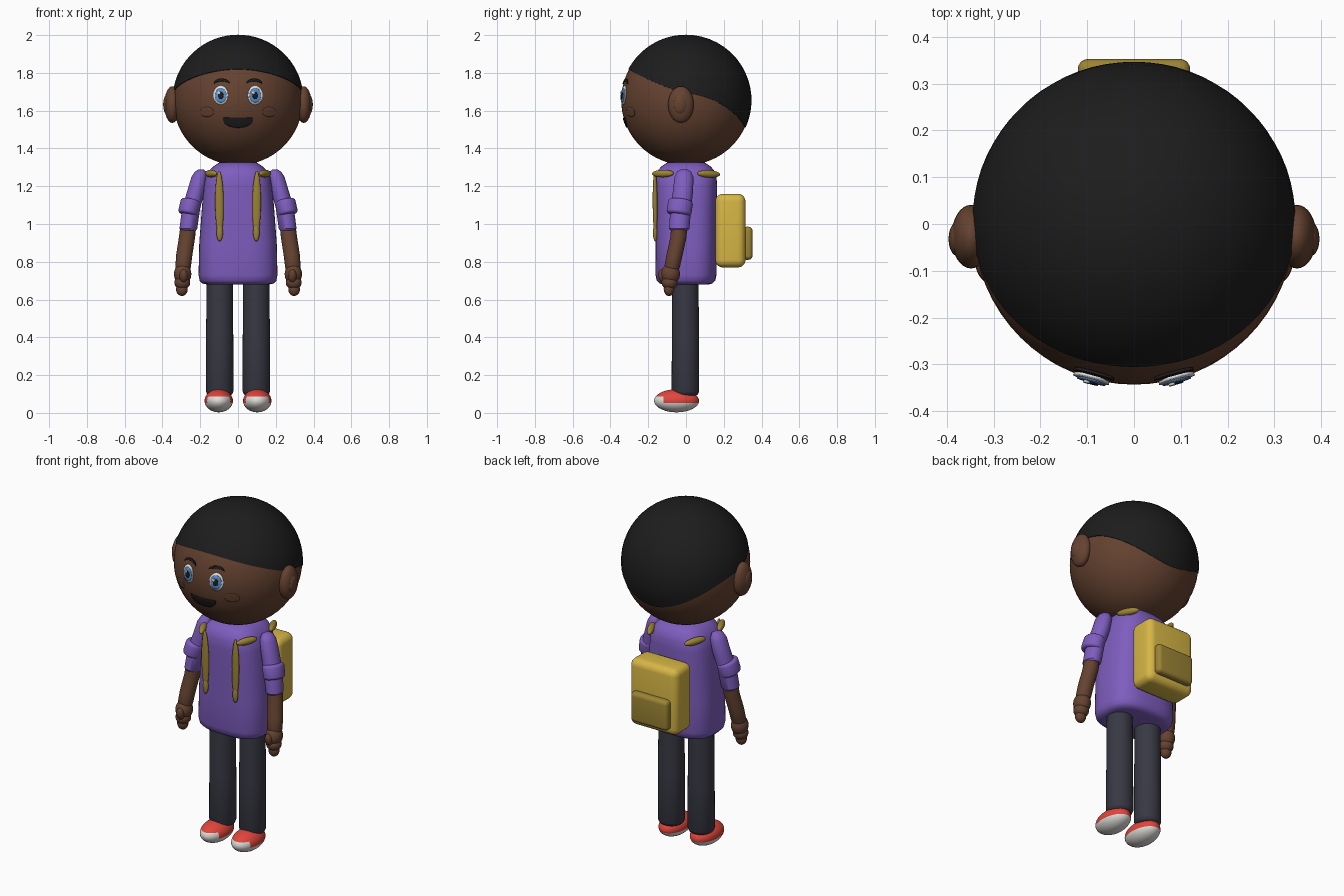
import bpy, bmesh
from math import sin, cos, pi, sqrt, acos, radians
from mathutils import Vector

cube = bpy.data.objects.get("Cube")
if cube:
    bpy.data.objects.remove(cube, do_unlink=True)


def material(name, *rgb):
    m = bpy.data.materials.new(name)
    m.use_nodes = True
    m.diffuse_color = (*rgb, 1)
    m.node_tree.nodes["Principled BSDF"].inputs["Base Color"].default_value = (*rgb, 1)
    return m


SKIN = material("brown skin", .13, .055, .03)
BLACK = material("soft black", .012, .012, .012)
WHITE = material("off white", .75, .73, .7)
BLUE = material("iris blue", .1, .27, .6)
PURPLE = material("shirt purple", .21, .11, .52)
SLATE = material("trouser slate", .04, .04, .058)
RED = material("shoe red", .75, .06, .045)
GOLD = material("bag gold", .68, .47, .06)
OLIVE = material("strap olive gold", .33, .23, .035)

HEAD = Vector((0, 0, 1.655))
R = .343


def finish(name, bm, *mats, angle=40):
    bmesh.ops.remove_doubles(bm, verts=bm.verts, dist=1e-5)
    bmesh.ops.recalc_face_normals(bm, faces=bm.faces)
    me = bpy.data.meshes.new(name)
    bm.to_mesh(me)
    bm.free()
    for m in mats:
        me.materials.append(m)
    me.shade_smooth()
    me.set_sharp_from_angle(angle=radians(angle))
    ob = bpy.data.objects.new(name, me)
    bpy.context.collection.objects.link(ob)
    return ob


def grid(name, rows, mat, closed=True, caps=True, angle=40):
    """Skin rows of points with quads; closed rows make tubes."""
    bm = bmesh.new()
    vs = [[bm.verts.new(p) for p in row] for row in rows]
    n = len(rows[0])
    for a, b in zip(vs, vs[1:]):
        for i in range(n if closed else n - 1):
            j = (i + 1) % n
            bm.faces.new((a[i], a[j], b[j], b[i]))
    if closed and caps:
        bm.faces.new(vs[0])
        bm.faces.new(vs[-1])
    return finish(name, bm, mat, angle=angle)


def loft(name, sections, mat, power=2, n=32):
    """Stack superellipse rings given as x, y, z, x radius, y radius."""
    def bend(v):
        return abs(v) ** (2 / power) * (1 if v > 0 else -1)
    rows = [[(x + rx * bend(cos(2 * pi * i / n)), y + ry * bend(sin(2 * pi * i / n)), z)
             for i in range(n)] for x, y, z, rx, ry in sections]
    return grid(name, rows, mat)


def ellipsoid(name, loc, radii, mat, rot=(0, 0, 0), seg=32):
    bm = bmesh.new()
    bmesh.ops.create_uvsphere(bm, u_segments=seg, v_segments=seg // 2, radius=1)
    bmesh.ops.scale(bm, vec=radii, verts=bm.verts)
    ob = finish(name, bm, mat, angle=80)
    ob.location, ob.rotation_euler = loc, rot
    return ob


def spindle(name, a, b, rx, ry, mat):
    a, b = Vector(a), Vector(b)
    ob = ellipsoid(name, (a + b) / 2, (rx, ry, (b - a).length / 2), mat, seg=20)
    ob.rotation_euler = Vector((0, 0, 1)).rotation_difference(b - a).to_euler()


def box(name, loc, size, bevel, mat):
    bm = bmesh.new()
    bmesh.ops.create_cube(bm, size=1)
    bmesh.ops.scale(bm, vec=size, verts=bm.verts)
    bmesh.ops.bevel(bm, geom=bm.edges[:], offset=bevel, segments=5, profile=.5, affect='EDGES')
    finish(name, bm, mat).location = loc


def face_plate(name, cx, cz, w, low, high, lift, mat, n=20):
    """Thin plate wrapped on the front of the head between two height curves."""
    rows = []
    for i in range(n + 1):
        t = pi * i / n
        row = []
        for k in range(7):
            x = cx + w * cos(t)
            z = cz + low(t) + (high(t) - low(t)) * k / 6
            row.append((x, -sqrt((R + lift) ** 2 - x * x - (z - HEAD.z) ** 2), z))
        rows.append(row)
    ob = grid(name, rows, mat, closed=False)
    solid = ob.modifiers.new("thickness", 'SOLIDIFY')
    solid.thickness, solid.offset = .006, 0


def face_disc(name, cx, cz, rx, rz, lift, mat):
    face_plate(name, cx, cz, rx, lambda t: -rz * sin(t), lambda t: rz * sin(t), lift, mat)


# Head and hair cap with a hairline sloping down to the nape
ellipsoid("head", HEAD, (R, R, R), SKIN, seg=64)


def hairline(c):
    return 1.69 + (.13 * c ** 1.1 if c > 0 else -.18 * abs(c) ** 1.9)


hair_rows = []
for k in range(18):
    rad = .347 if k < 17 else .333
    row = []
    for i in range(72):
        a = 2 * pi * i / 72
        th = acos((hairline(cos(a)) - HEAD.z) / .347) * min(k, 16) / 16
        row.append(HEAD + rad * Vector((sin(th) * sin(a), -sin(th) * cos(a), cos(th))))
    hair_rows.append(row)
grid("hair", hair_rows, BLACK, caps=False)

# Mouth
face_plate("mouth", 0, 1.565, .08, lambda t: -.055 * sin(t) ** .8,
           lambda t: -.004 * sin(t), .002, BLACK)

# Torso
loft("shirt", [(0, 0, z, rx, ry) for z, rx, ry in (
    (.68, .165, .12), (.685, .188, .14), (.7, .203, .155), (.73, .209, .161),
    (.9, .205, .162), (1.1, .19, .163), (1.2, .181, .164), (1.25, .172, .162),
    (1.285, .15, .148), (1.305, .13, .13), (1.325, .1, .1))], PURPLE, power=2.8, n=48)

# Backpack
box("backpack", (0, .235, .965), (.31, .16, .39), .04, GOLD)
box("backpack_pocket", (0, .325, .898), (.24, .055, .175), .022, OLIVE)

for side, s in (("left", 1), ("right", -1)):
    def part(name):
        return side + "_" + name

    # Ear
    ellipsoid(part("ear"), (s * .348, -.027, 1.632), (.042, .068, .097), SKIN)
    ellipsoid(part("inner_ear"), (s * .378, -.032, 1.632), (.018, .036, .05), SKIN)

    # Eye, brow and cheek
    ex = s * .091
    face_disc(part("eye_white"), ex, 1.682, .038, .051, .003, WHITE)
    face_disc(part("iris"), ex, 1.68, .03, .039, .006, BLUE)
    face_disc(part("pupil"), ex, 1.68, .014, .019, .009, BLACK)
    face_disc(part("eye_glint"), ex - .01, 1.694, .007, .008, .011, WHITE)
    face_plate(part("brow"), s * .085, 1.745, .042, lambda t: .014 * sin(t) - .004,
               lambda t: .024 * sin(t), .004, BLACK)
    face_disc(part("cheek"), s * .165, 1.593, .036, .026, -.001, SKIN)

    # Sleeve, rolled cuff, forearm
    loft(part("sleeve"), [(s * x, y, z, rx, ry) for x, y, z, rx, ry in (
        (.196, -.01, 1.288, .014, .018), (.198, -.01, 1.278, .03, .036),
        (.204, -.011, 1.25, .042, .05), (.22, -.015, 1.18, .047, .053),
        (.247, -.027, 1.09, .048, .055), (.263, -.036, .975, .047, .054),
        (.263, -.036, .965, .04, .045))], PURPLE)
    bm = bmesh.new()
    bmesh.ops.create_cone(bm, cap_ends=True, segments=32, radius1=.056, radius2=.056, depth=.082)
    rims = [e for e in bm.edges if abs(e.verts[0].co.z - e.verts[1].co.z) < .001]
    bmesh.ops.bevel(bm, geom=rims, offset=.016, segments=4, profile=.5, affect='EDGES')
    cuff = finish(part("rolled_cuff"), bm, PURPLE)
    cuff.location = (s * .256, -.033, 1.088)
    cuff.scale = (.98, 1.18, 1)
    cuff.rotation_euler = (radians(-8), radians(-13 * s), 0)
    loft(part("forearm"), [(s * x, y, z, r, r) for x, y, z, r in (
        (.262, -.035, 1, .042), (.27, -.04, .93, .043), (.284, -.06, .84, .043),
        (.291, -.074, .77, .041), (.292, -.077, .74, .03))], SKIN)

    # Hand
    ellipsoid(part("palm"), (s * .293, -.082, .735), (.046, .05, .055), SKIN)
    ellipsoid(part("knuckles"), (s * .295, -.087, .69), (.042, .042, .038), SKIN)
    ellipsoid(part("fingertips"), (s * .297, -.09, .655), (.031, .028, .036), SKIN)
    ellipsoid(part("thumb"), (s * .288, -.124, .725), (.022, .022, .036), SKIN,
              rot=(radians(15), 0, 0))

    # Trouser leg
    loft(part("trouser_leg"), [(s * .097, -.003, z, r, r) for z, r in (
        (.09, .055), (.098, .066), (.115, .073), (.4, .072), (.72, .069))], SLATE)

    # Shoe with white sole and toe cap
    bm = bmesh.new()
    bmesh.ops.create_uvsphere(bm, u_segments=40, v_segments=24, radius=1)
    bmesh.ops.scale(bm, vec=(.075, .119, .061), verts=bm.verts)
    bmesh.ops.translate(bm, vec=(s * .102, -.05, .064), verts=bm.verts)
    for co, no in (((0, 0, .052), (0, 0, 1)), ((0, 0, .088), (0, 0, 1)), ((0, -.118, 0), (0, 1, 0))):
        bmesh.ops.bisect_plane(bm, geom=bm.verts[:] + bm.edges[:] + bm.faces[:],
                               plane_co=co, plane_no=no)
    for f in bm.faces:
        c = f.calc_center_median()
        f.material_index = int(c.z < .052 or (c.y < -.118 and c.z < .088))
    finish(part("shoe"), bm, RED, WHITE, angle=80)

    # Backpack straps
    spindle(part("chest_strap"), (s * .097, -.162, .93), (s * .1, -.165, 1.282), .023, .013, OLIVE)
    spindle(part("strap_end"), (s * .097, -.163, .908), (s * .097, -.163, 1.0), .017, .012, OLIVE)
    spindle(part("front_shoulder_strap"), (s * .115, -.18, 1.266), (s * .17, -.065, 1.268), .02, .02, OLIVE)
    spindle(part("back_shoulder_strap"), (s * .17, .06, 1.268), (s * .115, .18, 1.262), .02, .02, OLIVE)
